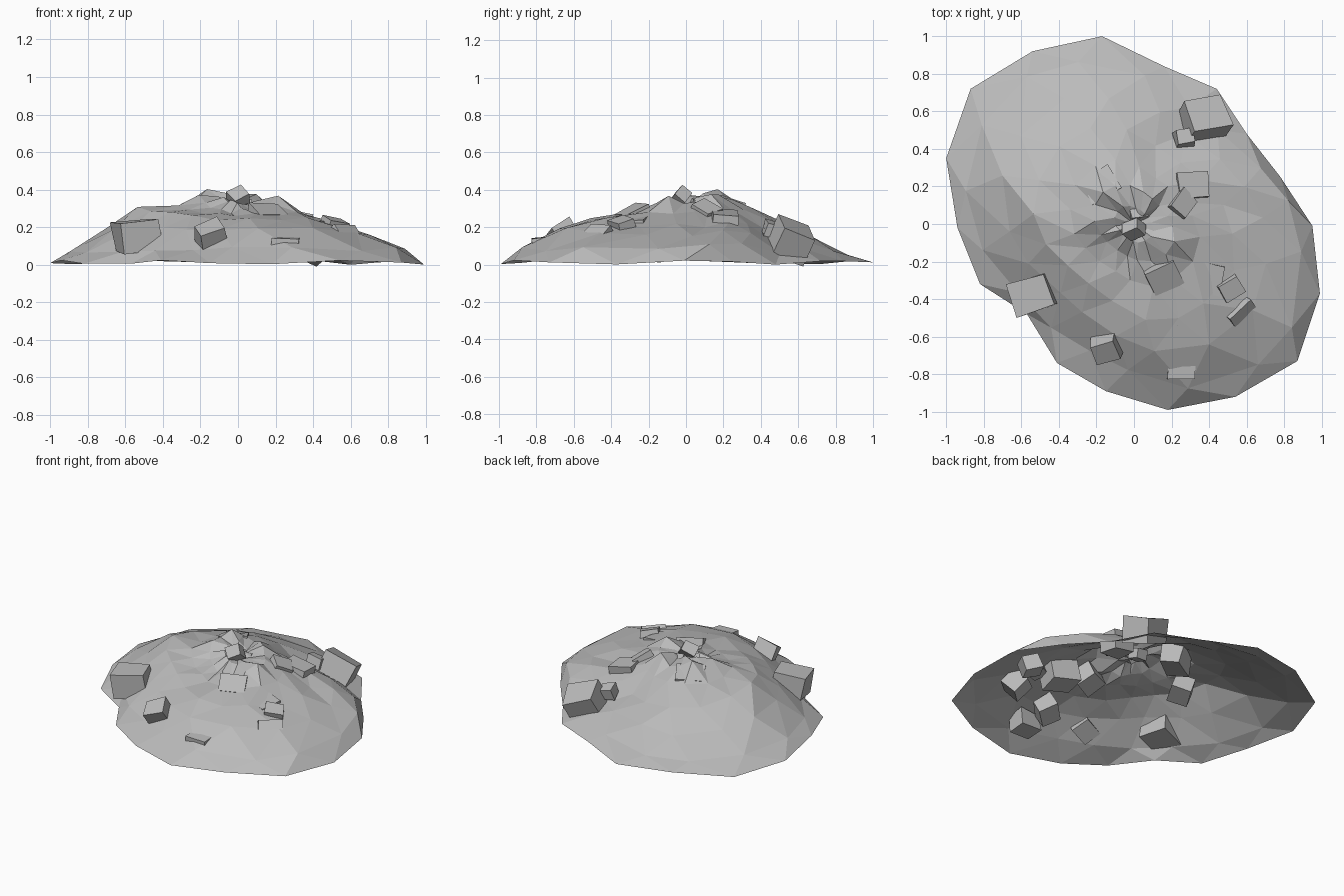
import bpy, bmesh, math, random
from mathutils import Matrix, Vector

random.seed(11)

cube = bpy.data.objects.get("Cube")
if cube:
    bpy.data.objects.remove(cube, do_unlink=True)

# One stone colour for everything
stone = bpy.data.materials.new("grey stone")
stone.use_nodes = True
colour = (0.5, 0.5, 0.5, 1)
stone.diffuse_color = colour
shader = next(n for n in stone.node_tree.nodes if n.type == "BSDF_PRINCIPLED")
shader.inputs["Base Color"].default_value = colour


def finish(name, bm):
    """Turn a bmesh into a flat shaded object with the stone material."""
    mesh = bpy.data.meshes.new(name)
    bm.to_mesh(mesh)
    bm.free()
    mesh.materials.append(stone)
    obj = bpy.data.objects.new(name, mesh)
    bpy.context.collection.objects.link(obj)


# Mound: irregular rim, then twisted rings climbing to a rough open shell
rim = [(-.17, 1), (-.54, .92), (-.87, .72), (-1, .35), (-.94, -.02), (-.82, -.32),
       (-.57, -.48), (-.41, -.74), (-.15, -.89), (.18, -.99), (.54, -.92), (.87, -.73),
       (.99, -.37), (.95, -.01), (.78, .25), (.6, .48), (.44, .72), (.16, .84)]
# Each ring: share of the radius, then height at back, right, front, left
rings = [(.88, .06, .065, .085, .105), (.7, .13, .18, .195, .17), (.52, .2, .295, .245, .22),
         (.34, .3, .3, .265, .285), (.21, .38, .35, .29, .34), (.1, .35, .34, .31, .35)]
TWIST = math.radians(70)


def spread(angle):
    """Radius of the oval footprint in a direction."""
    return .95 + .17 * math.cos(2 * (angle - math.radians(140)))


def blend(angle, back, right, front, left):
    """Smooth height between the four compass sides."""
    c, s = math.cos(angle), math.sin(angle)
    along = left if c > 0 else right
    across = back if s > 0 else front
    return along * c * c + across * s * s


bm = bmesh.new()
ridge = [random.uniform(-.014, .014) for _ in rim]
loops = [[bm.verts.new((x, y, .012 + .012 * math.sin(i * 2))) for i, (x, y) in enumerate(rim)]]
for share, *heights in rings:
    rough = .03 if share < .3 else .01
    loop = []
    for i, (x, y) in enumerate(rim):
        angle = math.atan2(y, x) + TWIST * (1 - share) + random.uniform(-.05, .05)
        radius = spread(angle) * share * random.uniform(.97, 1.03)
        z = blend(angle, *heights) + ridge[i] + random.uniform(-rough, rough)
        loop.append(bm.verts.new((radius * math.cos(angle), radius * math.sin(angle), z)))
    loops.append(loop)

count = len(rim)
for outer, inner in zip(loops, loops[1:]):
    for i in range(count):
        j = (i + 1) % count
        bm.faces.new((outer[i], outer[j], inner[i]))
        bm.faces.new((outer[j], inner[j], inner[i]))
summit = bm.verts.new((0, 0, .31))
for i in range(count):
    bm.faces.new((loops[-1][i], loops[-1][(i + 1) % count], summit))
finish("rubble_mound", bm)


def block(name, place, size, spin, tilt):
    """A rough chunk leaning outward, down the slope."""
    bm = bmesh.new()
    bmesh.ops.create_cube(bm, size=1)
    for v in bm.verts:
        v.co *= random.uniform(.88, 1.08)
        v.co = Vector(a * b for a, b in zip(v.co, size))
    tangent = Vector((-place[1], place[0], 0)).normalized()
    turn = Matrix.Rotation(math.radians(tilt), 4, tangent)
    bm.transform(Matrix.Translation(place) @ turn @ Matrix.Rotation(math.radians(spin), 4, "Z"))
    finish(name, bm)


# Chunks, mostly sunk into the slope: x, y, z, length, spin, tilt
chunks = [
    (-.54, -.37, .155, .21, 18, 8),
    (-.15, -.66, .16, .14, 20, 35),
    (.25, -.76, .09, .15, 0, 5),
    (.37, .56, .13, .22, 15, 30),
    (.27, .46, .19, .1, 10, 20),
    (.15, -.27, .24, .17, 25, 25),
    (.37, -.28, .18, .2, -12, 10),
    (.51, -.34, .2, .12, 30, 20),
    (.56, -.47, .13, .15, 40, 45),
    (.31, .2, .22, .17, 5, 12),
    (.25, .1, .27, .13, 50, 30),
    (.02, .06, .31, .09, 10, 20),
    (0, -.03, .36, .1, 35, 50),
    (-.17, .2, .28, .17, 30, 15),
    (.21, -.6, .13, .15, 45, 30),
    (.7, -.17, .08, .14, 60, 20),
    (-.37, .02, .22, .15, 60, 20),
]
for n, (x, y, z, length, spin, tilt) in enumerate(chunks, 1):
    size = (length, length * .85, length * .75)
    block(f"stone_chunk_{n}", (x, y, z), size, spin, tilt)
